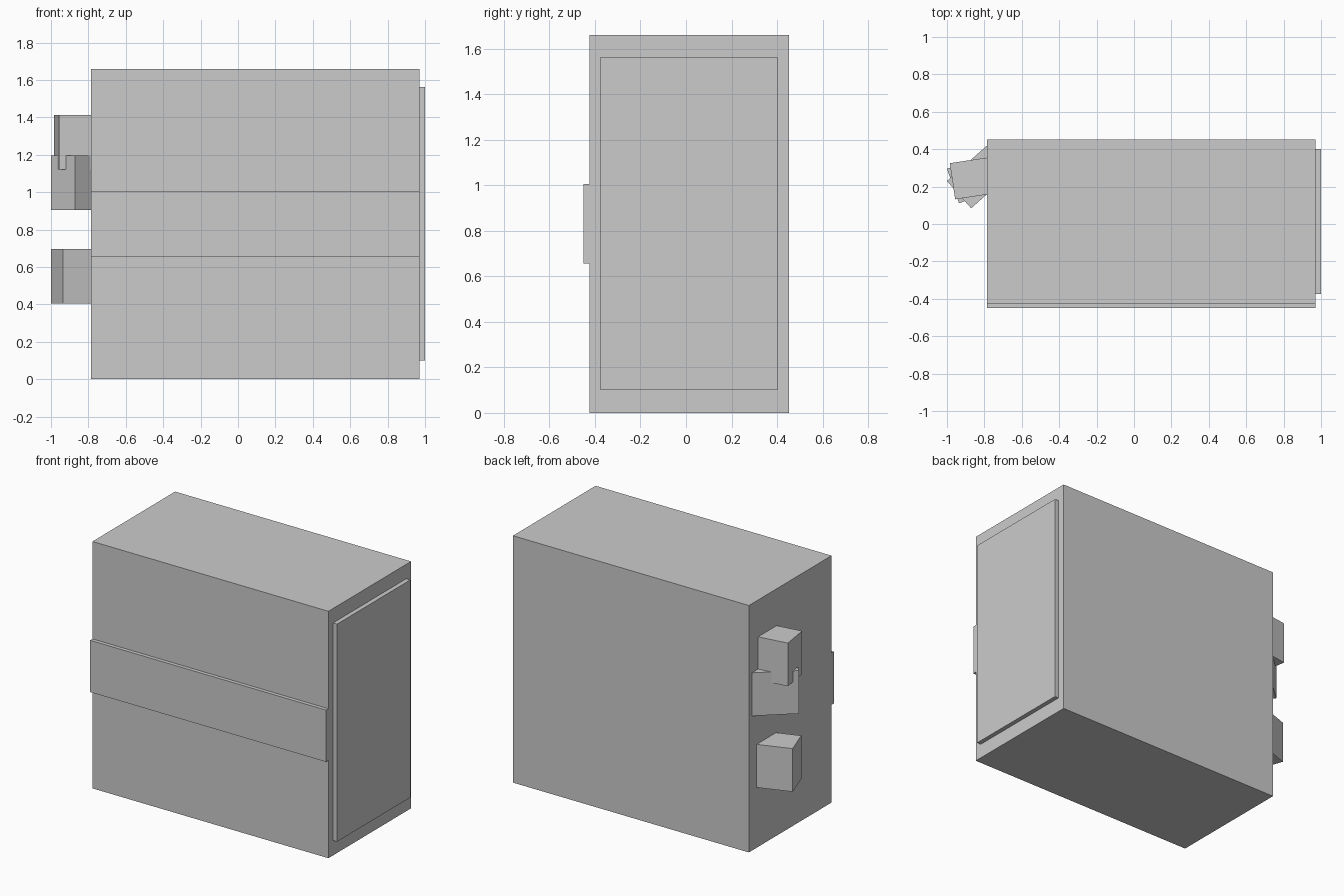
import bpy
import math
from mathutils import Matrix, Vector

default = bpy.data.objects.get("Cube")
if default:
    bpy.data.objects.remove(default, do_unlink=True)

# Single flat colour
grey = bpy.data.materials.new("light_grey")
grey.use_nodes = True
colour = (0.6, 0.6, 0.6, 1)
grey.diffuse_color = colour
grey.node_tree.nodes["Principled BSDF"].inputs["Base Color"].default_value = colour


def box(name, low, high):
    """Axis-aligned box between two corners."""
    low, high = Vector(low), Vector(high)
    bpy.ops.mesh.primitive_cube_add(size=1, location=(low + high) / 2)
    obj = bpy.context.object
    obj.name = name
    obj.data.transform(Matrix.Diagonal((*(high - low), 1)))
    obj.data.materials.append(grey)
    return obj


def side_block(name, corner, degrees, bottom):
    """Block turned about z, with its outer rear corner at the given point."""
    obj = box(name, (0, -0.195, 0), (0.3, 0, 0.29))
    obj.data.transform(Matrix.Translation(obj.location))
    obj.location = (*corner, bottom)
    obj.rotation_euler.z = math.radians(degrees)


# Main case, front band and raised side panel
box("case", (-0.785, -0.425, 0), (0.97, 0.453, 1.66))
box("front_band", (-0.785, -0.45, 0.657), (0.97, -0.42, 1.005))
box("side_panel", (0.965, -0.375, 0.1), (1.0, 0.402, 1.563))

# Turned blocks on the opposite side
side_block("upper_block", (-0.985, 0.325), 8.5, 1.122)
side_block("middle_block", (-1.0, 0.23), 41.5, 0.905)
side_block("lower_block", (-1.0, 0.295), 19.4, 0.405)
